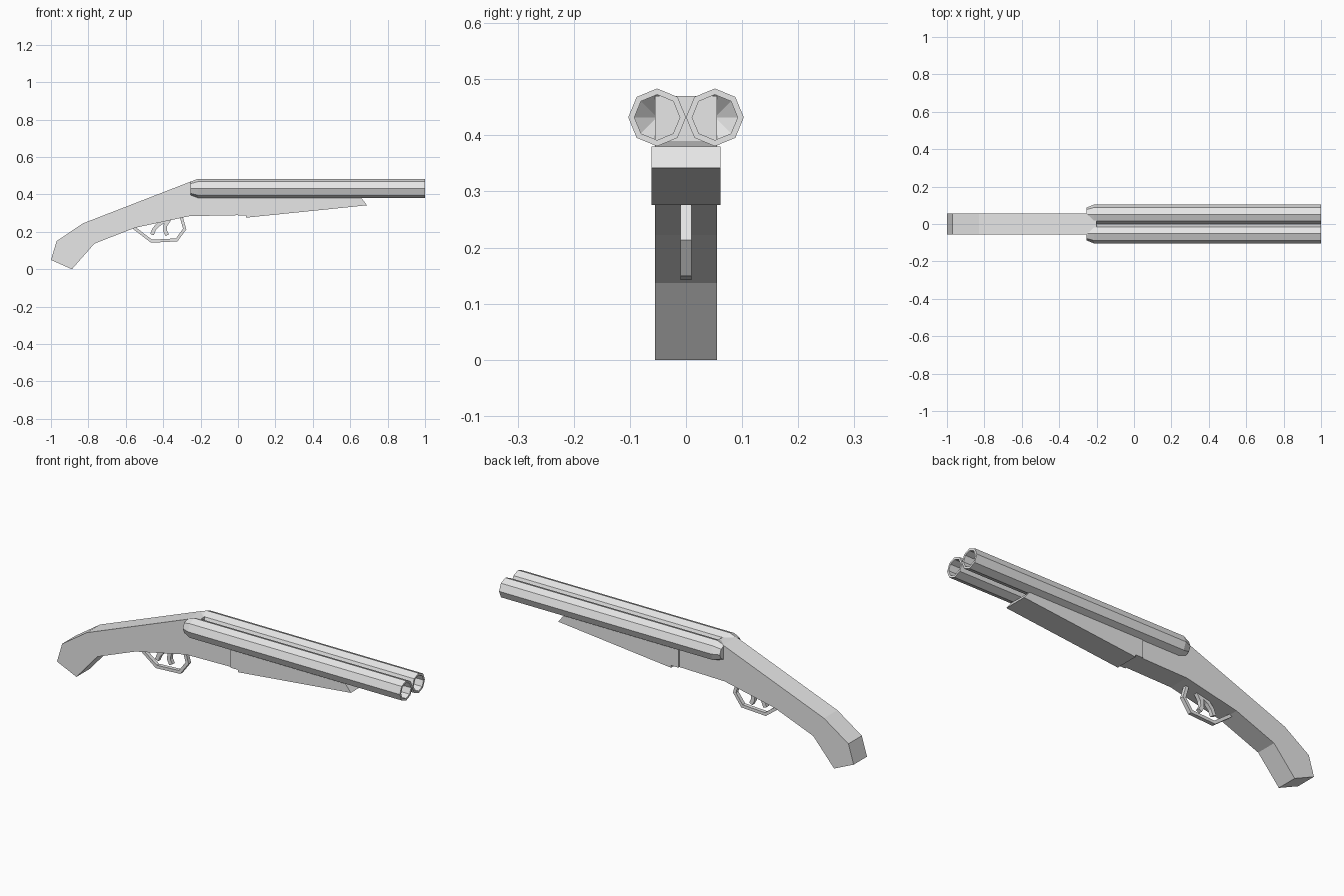
import bpy, bmesh, math
from mathutils import Vector

if "Cube" in bpy.data.objects:
    bpy.data.objects.remove(bpy.data.objects["Cube"])

metal = bpy.data.materials.new("light_grey")
metal.diffuse_color = (0.8, 0.8, 0.8, 1)
metal.use_nodes = True
metal.node_tree.nodes["Principled BSDF"].inputs["Base Color"].default_value = metal.diffuse_color


def finish(name, bm):
    bmesh.ops.recalc_face_normals(bm, faces=bm.faces)
    mesh = bpy.data.meshes.new(name)
    bm.to_mesh(mesh)
    bm.free()
    mesh.materials.append(metal)
    obj = bpy.data.objects.new(name, mesh)
    bpy.context.collection.objects.link(obj)
    return obj


def plate(name, outline, half):
    """Extrude an x-z outline across y, centred on y = 0."""
    bm = bmesh.new()
    face = bm.faces.new([bm.verts.new((x, -half, z)) for x, z in outline])
    ext = bmesh.ops.extrude_face_region(bm, geom=[face])
    verts = [v for v in ext["geom"] if isinstance(v, bmesh.types.BMVert)]
    bmesh.ops.translate(bm, verts=verts, vec=(0, 2 * half, 0))
    return finish(name, bm)


def strip(name, path, thick, half):
    """Bent bar of constant thickness along an x-z path."""
    pts = [Vector(p) for p in path]
    left, right = [], []
    for i, p in enumerate(pts):
        dirs = []
        if i > 0:
            dirs.append((p - pts[i - 1]).normalized())
        if i < len(pts) - 1:
            dirs.append((pts[i + 1] - p).normalized())
        t = sum(dirs, Vector((0, 0))).normalized()
        n = Vector((-t.y, t.x))
        n *= thick / 2 / max(0.5, t.dot(dirs[0]))
        left.append(p + n)
        right.append(p - n)
    return plate(name, left + right[::-1], half)


def barrel(name, y, z=0.432, sides=8):
    """Hollow octagonal tube with a tapered closed breech."""
    # (x, radius) from the breech, along the outside, back down the bore
    rings = [(-0.255, 0.036), (-0.215, 0.0515), (1.0, 0.0515),
             (1.0, 0.0405), (-0.205, 0.0405)]
    bm = bmesh.new()
    loops = []
    for x, r in rings:
        loops.append([bm.verts.new((x, y + r * math.cos(math.tau * i / sides),
                                    z + r * math.sin(math.tau * i / sides)))
                      for i in range(sides)])
    for a, b in zip(loops, loops[1:]):
        for i in range(sides):
            j = (i + 1) % sides
            bm.faces.new((a[i], a[j], b[j], b[i]))
    bm.faces.new(loops[0])
    # conical bottom of the bore
    tip = bm.verts.new((-0.24, y, z))
    for i in range(sides):
        bm.faces.new((loops[-1][i], loops[-1][(i + 1) % sides], tip))
    return finish(name, bm)


# Stock and receiver in one piece
plate("stock", [(-1.0, 0.05), (-0.97, 0.15), (-0.83, 0.245), (-0.25, 0.47),
                (-0.2, 0.47), (-0.2, 0.39), (0.05, 0.38), (0.05, 0.29),
                (-0.26, 0.284), (-0.55, 0.222), (-0.768, 0.137),
                (-0.888, 0.0)], 0.055)

# Wedge-shaped fore-end under the barrels
plate("fore_end", [(0.0, 0.38), (0.66, 0.38), (0.69, 0.342),
                   (0.043, 0.276), (0.043, 0.288), (0.0, 0.288)], 0.0615)

# Twin barrels
for side, y in (("left", 0.0515), ("right", -0.0515)):
    barrel("barrel_" + side, y)

# Trigger guard and two triggers
strip("trigger_guard", [(-0.57, 0.235), (-0.545, 0.213), (-0.462, 0.15),
                        (-0.328, 0.157), (-0.285, 0.215), (-0.305, 0.285)],
      0.016, 0.01)
strip("rear_trigger", [(-0.46, 0.185), (-0.448, 0.215), (-0.425, 0.24),
                       (-0.385, 0.262)], 0.02, 0.01)
strip("front_trigger", [(-0.378, 0.182), (-0.39, 0.205), (-0.388, 0.235),
                        (-0.365, 0.27)], 0.02, 0.01)
